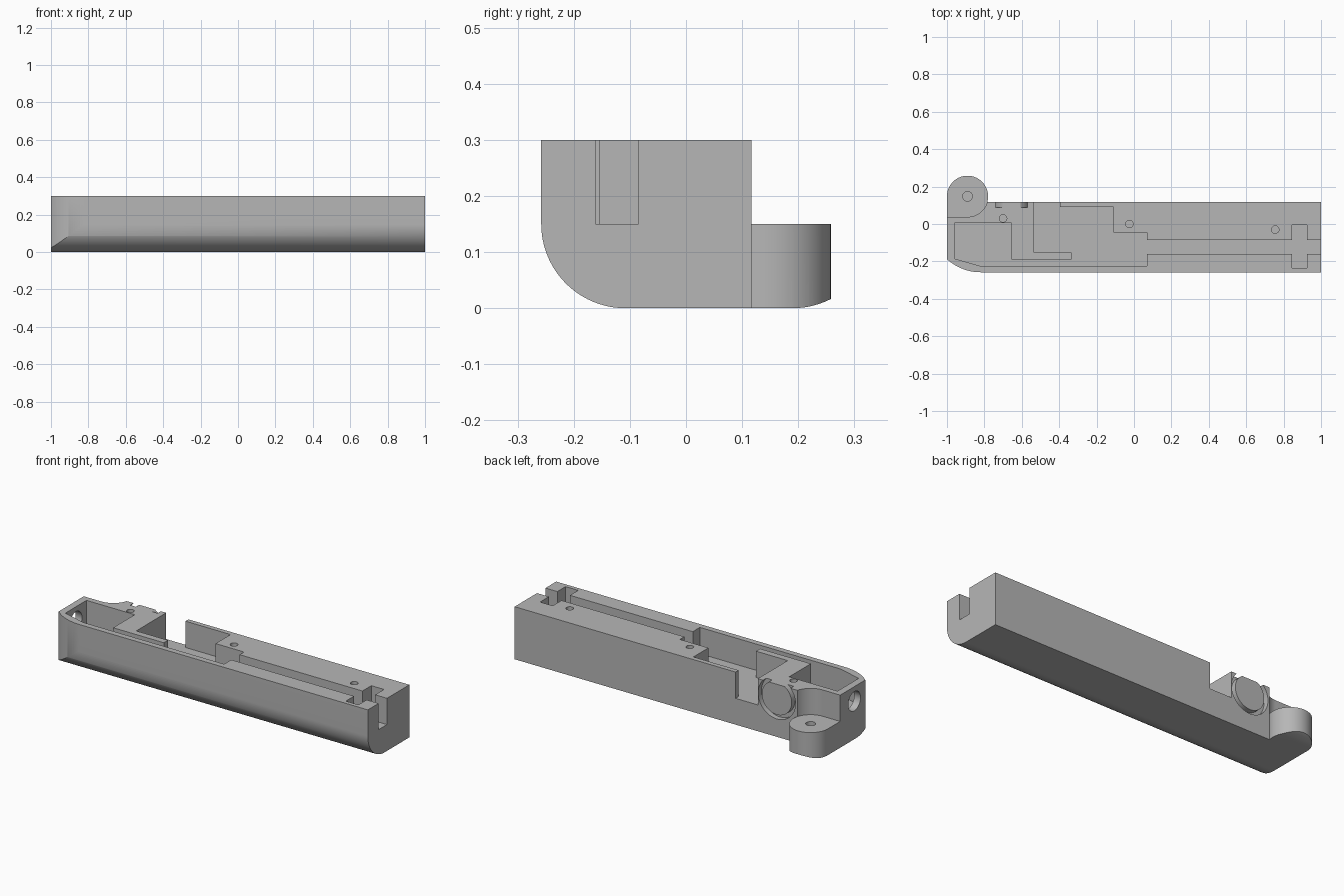
import bpy, bmesh, math

if "Cube" in bpy.data.objects:
    bpy.data.objects.remove(bpy.data.objects["Cube"], do_unlink=True)

FRONT, BACK, HEIGHT, FLOOR = -0.258, 0.117, 0.3, 0.15
PIVOT, LUG_R = (-0.89, 0.148), 0.11
ABOVE = 0.4

grey = bpy.data.materials.new("plain grey")
grey.use_nodes = True
grey.diffuse_color = (0.47, 0.47, 0.47, 1)
grey.node_tree.nodes["Principled BSDF"].inputs["Base Color"].default_value = grey.diffuse_color


def arc(cx, cy, r, start, end, steps=24):
    """Points along a circular arc, in degrees."""
    angles = [math.radians(start + (end - start) * i / steps) for i in range(steps + 1)]
    return [(cx + r * math.cos(a), cy + r * math.sin(a)) for a in angles]


def circle(cx, cy, r, steps=48):
    return arc(cx, cy, r, 0, 360, steps)[:-1]


def prism(name, outline, low, high, axis="z"):
    """Extrude a 2D outline along an axis."""
    place = {"x": lambda a, b, t: (t, a, b),
             "y": lambda a, b, t: (a, t, b),
             "z": lambda a, b, t: (a, b, t)}[axis]
    bm = bmesh.new()
    ends = [[bm.verts.new(place(a, b, t)) for a, b in outline] for t in (low, high)]
    bm.faces.new(ends[0])
    bm.faces.new(ends[1])
    for i in range(len(outline)):
        j = (i + 1) % len(outline)
        bm.faces.new((ends[0][i], ends[0][j], ends[1][j], ends[1][i]))
    bmesh.ops.recalc_face_normals(bm, faces=bm.faces)
    mesh = bpy.data.meshes.new(name)
    bm.to_mesh(mesh)
    bm.free()
    mesh.materials.append(grey)
    obj = bpy.data.objects.new(name, mesh)
    bpy.context.collection.objects.link(obj)
    return obj


def combine(target, tool, operation="DIFFERENCE"):
    """Apply a boolean and discard the tool."""
    mod = target.modifiers.new("boolean", "BOOLEAN")
    mod.operation, mod.solver, mod.object = operation, "EXACT", tool
    bpy.context.view_layer.objects.active = target
    bpy.ops.object.modifier_apply(modifier=mod.name)
    bpy.data.objects.remove(tool, do_unlink=True)


def rect(x0, x1, y0, y1):
    return [(x0, y0), (x1, y0), (x1, y1), (x0, y1)]


# Body: rounded section along x, trimmed by a plan with a curved front corner
section = arc(FRONT + 0.15, 0.15, 0.15, 180, 270) + [(BACK, 0), (BACK, HEIGHT), (FRONT, HEIGHT)]
body = prism("handle_shell", section, -1, 1, "x")
nose_r = 0.266
plan = arc(-0.82, FRONT + nose_r, nose_r, 227.4, 270, 16)
plan += [(1.1, FRONT), (1.1, 0.2), (-1.1, 0.2), (-1.1, plan[0][1])]
combine(body, prism("plan_trim", plan, -0.1, ABOVE), "INTERSECT")

# Clearance above the pivot lug
lug_y = PIVOT[1] - LUG_R
clearance = arc(*PIVOT, LUG_R, 270, 360) + [(PIVOT[0] + LUG_R, 0.3), (-1.1, 0.3), (-1.1, lug_y)]
combine(body, prism("lug_clearance", clearance, FLOOR, ABOVE))

# Pivot lug with a softly rounded underside
outline = arc(*PIVOT, LUG_R, 0, 180, 40) + [(-1, 0.02), (PIVOT[0], 0.02)]
outline += arc(*PIVOT, LUG_R, 270, 360)[:-1]
lug = prism("pivot_lug", outline, 0, FLOOR)
underside = [(-0.1, 0), (0.19, 0)] + arc(0.19, 0.15, 0.15, 270, 360)[1:] + [(0.34, 0.2), (-0.1, 0.2)]
combine(lug, prism("lug_trim", underside, -1.1, -0.5, "x"), "INTERSECT")
combine(body, lug, "UNION")

# Open compartment wrapping round an inner block, with a gap in the back wall
cavity = [(-0.96, 0.005), (-0.96, -0.185), (-0.82, -0.225), (0.07, -0.225),
          (0.07, -0.045), (-0.11, -0.045), (-0.11, 0.09), (-0.395, 0.09),
          (-0.395, 0.2), (-0.535, 0.2), (-0.535, -0.153), (-0.335, -0.153),
          (-0.335, -0.19), (-0.655, -0.19), (-0.655, 0.005)]
combine(body, prism("compartment", cavity, FLOOR, ABOVE))

# Long channel to the end, and its cross slot
combine(body, prism("channel", rect(0, 1.1, -0.161, -0.085), FLOOR, ABOVE))
combine(body, prism("cross_slot", rect(0.845, 0.925, -0.235, -0.005), FLOOR, ABOVE))

# Ring groove in the back wall
groove = prism("groove", circle(-0.655, 0.22, 0.118), BACK - 0.03, 0.2, "y")
combine(groove, prism("groove_core", circle(-0.655, 0.22, 0.094), 0, 0.3, "y"))
combine(body, groove)

# Round port through the end wall
combine(body, prism("end_port", circle(-0.09, 0.217, 0.055), -1.1, -0.9, "x"))

# Screw holes
for x, y in ((-0.7, 0.03), (-0.025, 0), (0.755, -0.03)):
    combine(body, prism("screw_hole", circle(x, y, 0.02, 24), 0.18, ABOVE))
combine(body, prism("pivot_hole", circle(*PIVOT, 0.026, 24), 0.03, ABOVE))

# Smooth the curves, keep the edges sharp
bpy.ops.object.select_all(action="DESELECT")
body.select_set(True)
bpy.context.view_layer.objects.active = body
bpy.ops.object.shade_smooth_by_angle(angle=math.radians(30))
